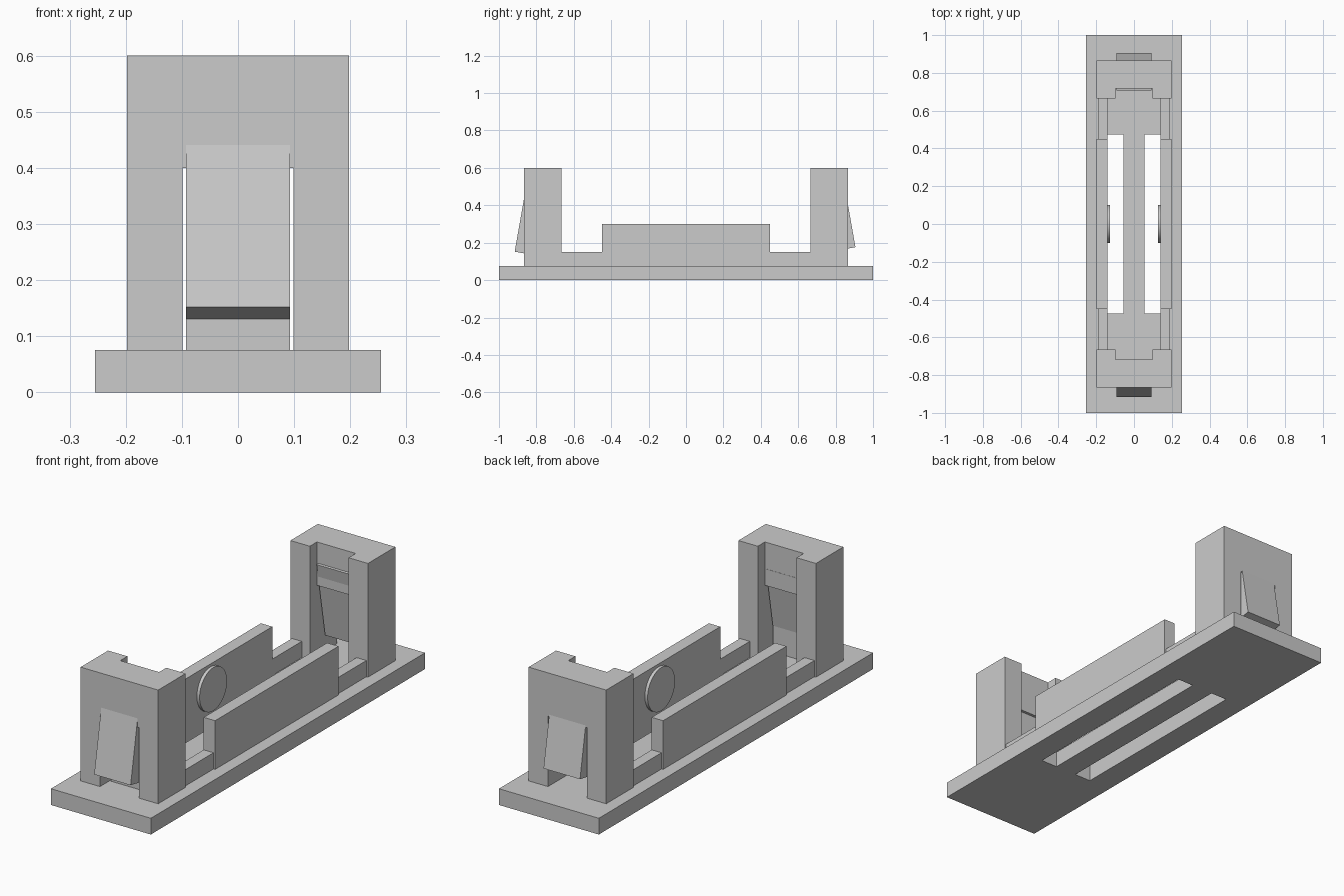
import bpy
import bmesh
from math import radians, pi
from mathutils import Matrix, Vector

default = bpy.data.objects.get("Cube")
if default:
    bpy.data.objects.remove(default, do_unlink=True)

GREY = (0.6, 0.6, 0.6, 1)
grey = bpy.data.materials.new("plain_grey")
grey.use_nodes = True
grey.diffuse_color = GREY
grey.node_tree.nodes["Principled BSDF"].inputs["Base Color"].default_value = GREY


def add_object(name, bm):
    mesh = bpy.data.meshes.new(name)
    bm.to_mesh(mesh)
    bm.free()
    mesh.materials.append(grey)
    obj = bpy.data.objects.new(name, mesh)
    bpy.context.collection.objects.link(obj)
    return obj


def box(name, xs, ys, zs):
    """Box given by its low and high limit on each axis."""
    spans = [sorted(s) for s in (xs, ys, zs)]
    centre = Vector([(a + b) / 2 for a, b in spans])
    size = [b - a for a, b in spans]
    bm = bmesh.new()
    bmesh.ops.create_cube(bm, size=1, matrix=Matrix.Translation(centre) @ Matrix.Diagonal((*size, 1)))
    return add_object(name, bm)


def cut(obj, cutter):
    """Subtract the cutter, then discard it."""
    bpy.context.view_layer.objects.active = obj
    mod = obj.modifiers.new("cut", "BOOLEAN")
    mod.operation = "DIFFERENCE"
    mod.solver = "EXACT"
    mod.object = cutter
    bpy.ops.object.modifier_apply(modifier=mod.name)
    bpy.data.objects.remove(cutter, do_unlink=True)


FLOOR = 0.075
base = box("base_plate", (-0.255, 0.255), (-1, 1), (0, FLOOR))

# Both long sides: floor slot, low rail, tall wall and round boss
for side, s in (("left", 1), ("right", -1)):
    cut(base, box("slot_cutter", (s * 0.055, s * 0.14), (-0.475, 0.475), (-0.1, 0.2)))
    box(side + "_low_rail", (s * 0.14, s * 0.19), (-0.67, 0.67), (FLOOR, 0.15))
    box(side + "_wall", (s * 0.14, s * 0.198), (-0.45, 0.45), (FLOOR, 0.3))

    bm = bmesh.new()
    bmesh.ops.create_cone(
        bm, cap_ends=True, segments=48, radius1=0.1, radius2=0.1, depth=0.02,
        matrix=Matrix.Translation((s * 0.136, 0, 0.187)) @ Matrix.Rotation(pi / 2, 4, "Y"))
    boss = add_object(side + "_boss", bm)
    bpy.ops.object.select_all(action="DESELECT")
    boss.select_set(True)
    bpy.context.view_layer.objects.active = boss
    bpy.ops.object.shade_smooth_by_angle(angle=radians(35))

# Both end towers, each with an inner channel, a window and a tilted latch
for end, e, tip_y, tip_z in (("back", 1, 0.906, 0.176), ("front", -1, 0.916, 0.152)):
    tower = box(end + "_tower", (-0.198, 0.198), (e * 0.665, e * 0.865), (FLOOR, 0.6))
    cut(tower, box("channel_cutter", (-0.099, 0.099), (e * 0.6, e * 0.717), (0, 0.7)))
    cut(tower, box("window_cutter", (-0.099, 0.099), (e * 0.69, e * 0.95), (0, 0.4)))

    latch = box(end + "_latch", (-0.093, 0.093), (0, -e * 0.14), (0, 0.355))
    latch.location = (0, e * tip_y, tip_z)
    latch.rotation_euler.x = e * radians(10)

# Upright tongue that carries the front latch
box("front_latch_tongue", (-0.093, 0.093), (-0.795, -0.766), (FLOOR, 0.3))
